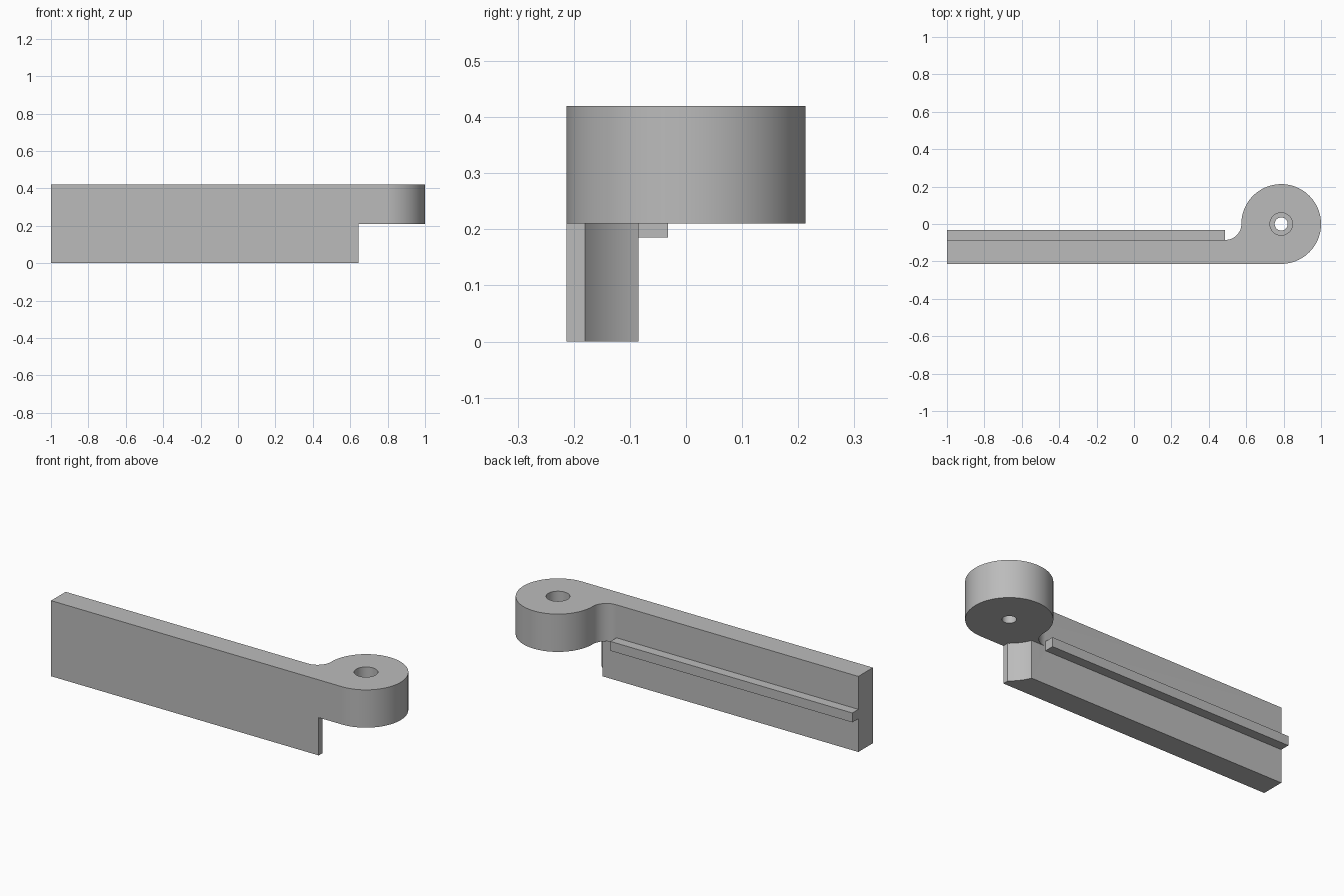
import bpy, bmesh, math

cube = bpy.data.objects.get("Cube")
if cube:
    bpy.data.objects.remove(cube, do_unlink=True)

grey = bpy.data.materials.new("plain grey")
grey.use_nodes = True
grey.diffuse_color = (0.5, 0.5, 0.5, 1)
grey.node_tree.nodes["Principled BSDF"].inputs["Base Color"].default_value = (0.5, 0.5, 0.5, 1)

HINGE_X, R = 0.787, 0.213        # hinge barrel centre and radius
BACK = -0.085                    # back face of the arm
FILLET_X = HINGE_X - R + BACK    # centre of the concave fillet
TOP, MID = 0.42, 0.21
CLEAR = 0.229                    # clearance radius under the barrel


def arc(cx, radius, start, end, steps):
    """Points on an arc centred on y = 0, angles in radians."""
    angles = [start + (end - start) * i / steps for i in range(steps + 1)]
    return [(cx + radius * math.cos(a), radius * math.sin(a)) for a in angles]


def extrude(name, outline, z0, z1):
    """Solid prism from a counter-clockwise outline."""
    bm = bmesh.new()
    face = bm.faces.new([bm.verts.new((x, y, z0)) for x, y in outline])
    new = bmesh.ops.extrude_face_region(bm, geom=[face])["geom"]
    bmesh.ops.translate(bm, vec=(0, 0, z1 - z0),
                        verts=[v for v in new if isinstance(v, bmesh.types.BMVert)])
    bmesh.ops.recalc_face_normals(bm, faces=bm.faces)
    mesh = bpy.data.meshes.new(name)
    bm.to_mesh(mesh)
    bm.free()
    mesh.materials.append(grey)
    obj = bpy.data.objects.new(name, mesh)
    bpy.context.collection.objects.link(obj)
    return obj


def combine(target, tool, operation):
    """Apply a boolean and discard the tool."""
    mod = target.modifiers.new(operation, "BOOLEAN")
    mod.operation, mod.object, mod.solver = operation, tool, "EXACT"
    bpy.context.view_layer.objects.active = target
    bpy.ops.object.modifier_apply(modifier=mod.name)
    bpy.data.objects.remove(tool, do_unlink=True)


def circle(radius):
    return arc(HINGE_X, radius, 0, math.tau, 64)[:-1]


# Upper arm flowing through the fillet into the hinge barrel
upper = [(-1, -R)] + arc(HINGE_X, R, -math.pi / 2, math.pi, 72)
upper += arc(FILLET_X, -BACK, 0, -math.pi / 2, 20)[1:] + [(-1, BACK)]
arm = extrude("hinge_arm", upper, MID, TOP)

# Lower arm with a curved clearance cut below the barrel
a0 = math.pi + math.asin(0.18 / CLEAR)
a1 = math.pi + math.asin(-BACK / CLEAR)
end = arc(HINGE_X, CLEAR, a0, a1, 16)
lower = [(-1, -R), (end[0][0], -R)] + end + [(-1, BACK)]
combine(arm, extrude("lower_arm", lower, 0, MID), "UNION")

# Narrow rail along the back
rail = [(-1, BACK - 0.03), (0.487, BACK - 0.03), (0.487, -0.032), (-1, -0.032)]
combine(arm, extrude("rail", rail, 0.185, 0.237), "UNION")

# Stepped pin hole through the barrel
combine(arm, extrude("pin_hole", circle(0.035), 0.1, 0.6), "DIFFERENCE")
combine(arm, extrude("counterbore", circle(0.06), 0.315, 0.6), "DIFFERENCE")

# Merge coplanar faces and smooth the curved walls
bm = bmesh.new()
bm.from_mesh(arm.data)
bmesh.ops.remove_doubles(bm, verts=bm.verts, dist=0.0001)
bmesh.ops.dissolve_limit(bm, angle_limit=0.005, verts=bm.verts, edges=bm.edges)
bm.to_mesh(arm.data)
bm.free()
bpy.ops.object.select_all(action="DESELECT")
arm.select_set(True)
bpy.context.view_layer.objects.active = arm
bpy.ops.object.shade_smooth_by_angle(angle=math.radians(30))
